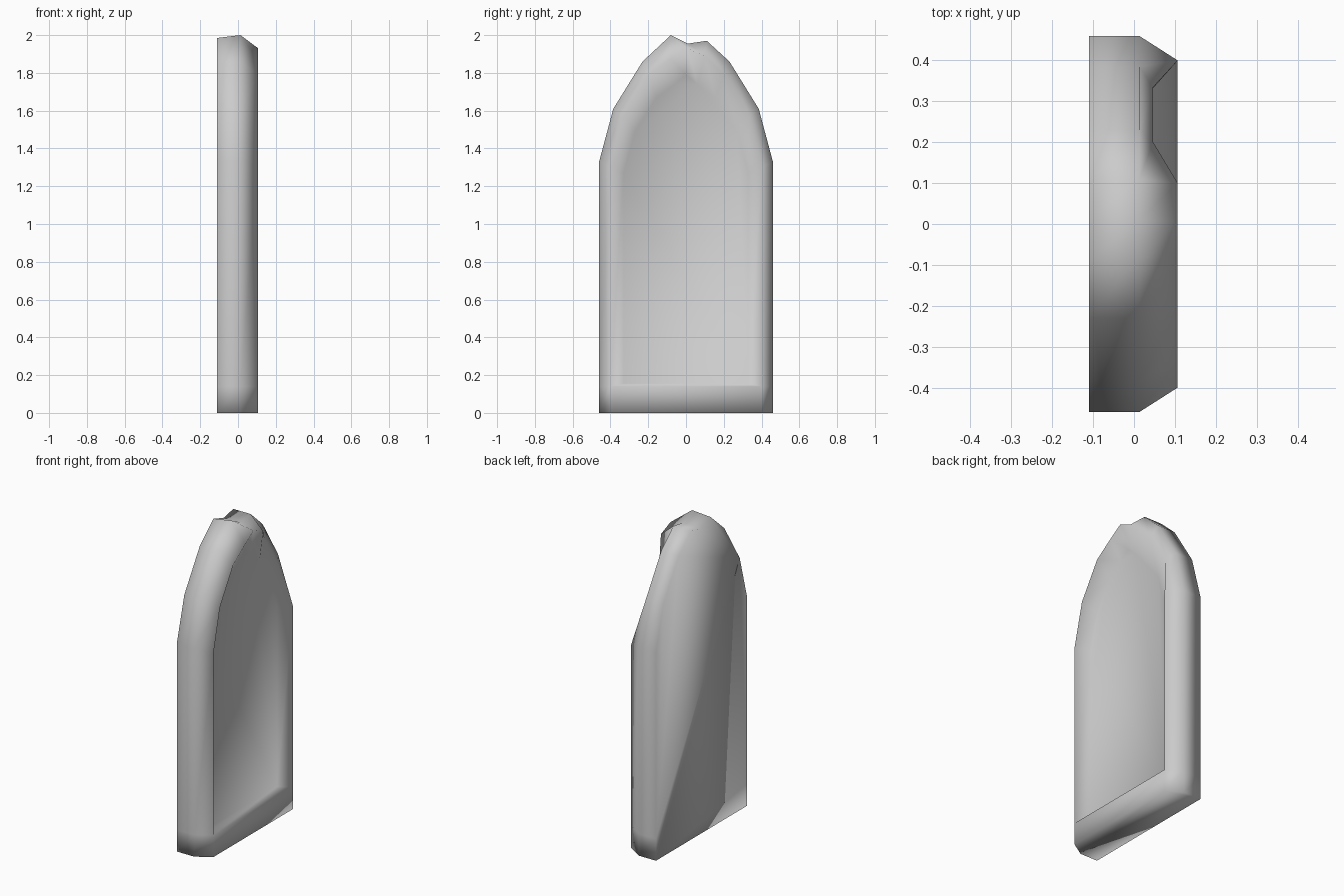
import bpy
import bmesh

if "Cube" in bpy.data.objects:
    bpy.data.objects.remove(bpy.data.objects["Cube"])

BACK, SHOULDER, RIM, PANEL = -0.11, 0.013, 0.107, 0.045
SILL = 0.14

# Half outlines (y, z) running from the foot up to the pointed top
outer_half = [(0.46, 0), (0.46, SILL), (0.46, 1.33), (0.385, 1.61), (0.23, 1.86)]
rim_half = [(0.40, 0), (0.40, SILL), (0.40, 1.30), (0.335, 1.57), (0.20, 1.79)]
panel_half = [(0.33, 0.155), (0.33, 1.27), (0.27, 1.49), (0.155, 1.67)]


def arch(half, crown):
    """Mirror a half outline and join the sides with a crown."""
    return [(-y, z) for y, z in half] + crown + half[::-1]


outer = arch(outer_half, [(-0.08, 2.0), (0.01, 1.955), (0.11, 1.97)])
rear = arch(outer_half, [(-0.09, 1.985), (0.01, 1.95), (0.11, 1.97)])
rim = arch(rim_half, [(-0.08, 1.875), (0.005, 1.93), (0.10, 1.89)])
panel = arch(panel_half, [(-0.06, 1.74), (0.0, 1.79), (0.06, 1.74)])

bm = bmesh.new()


def ring(points, x):
    return [bm.verts.new((x, y, z)) for y, z in points]


def bridge(a, b):
    for i in range(len(a) - 1):
        bm.faces.new((a[i], a[i + 1], b[i + 1], b[i]))


a, b = ring(rear, BACK), ring(outer, SHOULDER)
c, d = ring(rim, RIM), ring(panel, PANEL)

# Broken rim on the upper shoulder
for v in c:
    if v.co.y > 0.15 and v.co.z > 1.5:
        v.co.x = PANEL + 0.002

# Sides, chamfer and recess walls
bridge(a, b)
bridge(b, c)
bridge(c[1:-1], d)

# Back, recessed panel, sill, base strip and underside
bm.faces.new(a)
bm.faces.new(d)
bm.faces.new((c[1], d[0], d[-1], c[-2]))
bm.faces.new((c[0], c[1], c[-2], c[-1]))
bm.faces.new((a[0], b[0], c[0], c[-1], b[-1], a[-1]))

bmesh.ops.recalc_face_normals(bm, faces=bm.faces)
for f in bm.faces:
    f.smooth = True

mesh = bpy.data.meshes.new("stone_slab")
bm.to_mesh(mesh)
bm.free()
slab = bpy.data.objects.new("stone_slab", mesh)
bpy.context.collection.objects.link(slab)

# Plain grey stone
stone = bpy.data.materials.new("grey_stone")
stone.use_nodes = True
grey = (0.6, 0.6, 0.6, 1)
stone.diffuse_color = grey
stone.node_tree.nodes["Principled BSDF"].inputs["Base Color"].default_value = grey
mesh.materials.append(stone)
